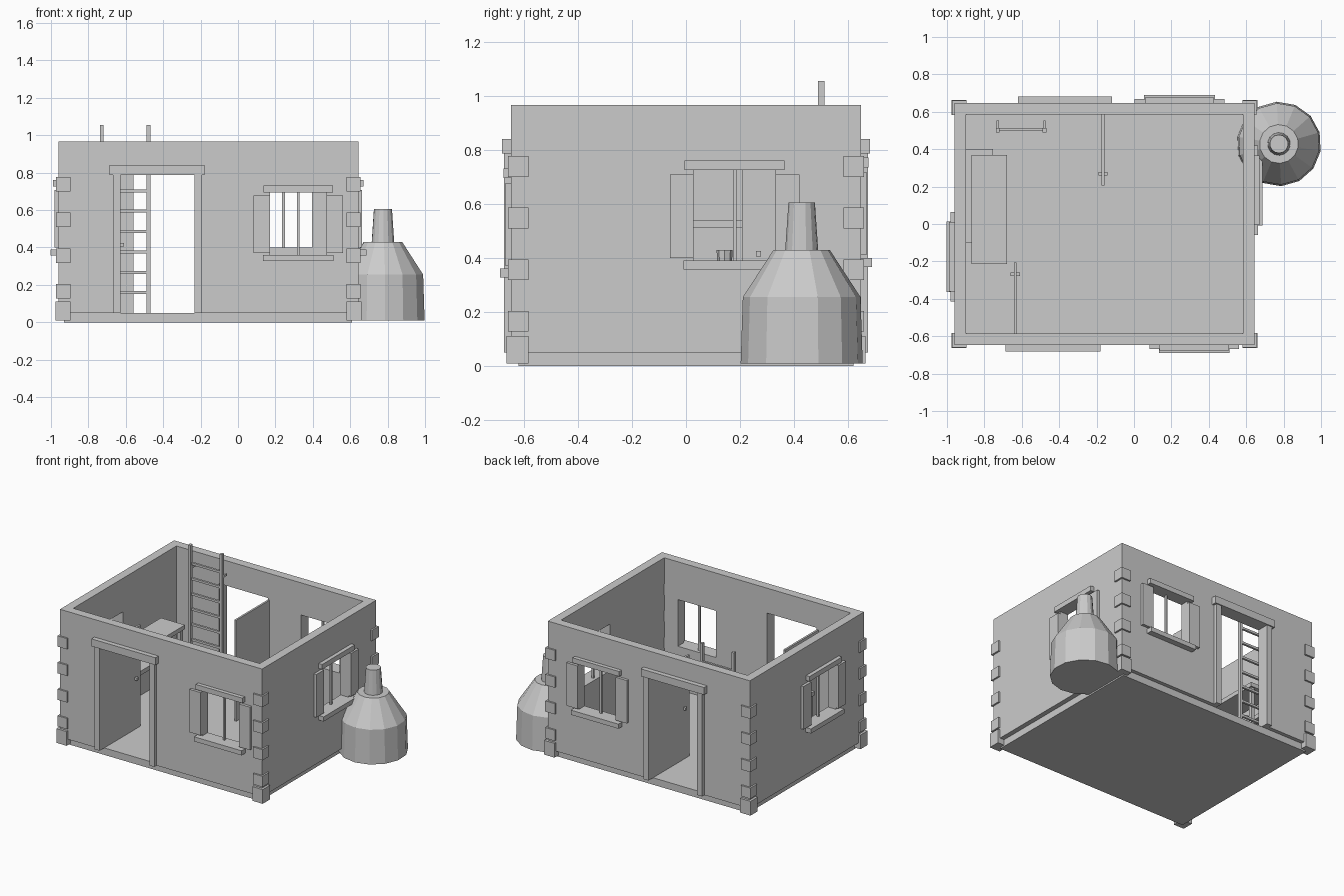
import bpy, math
from mathutils import Matrix, Vector

cube = bpy.data.objects.get("Cube")
if cube:
    bpy.data.objects.remove(cube, do_unlink=True)

grey = bpy.data.materials.new("plain grey")
grey.use_nodes = True
grey.diffuse_color = (0.6, 0.6, 0.6, 1)
grey.node_tree.nodes["Principled BSDF"].inputs["Base Color"].default_value = (0.6, 0.6, 0.6, 1)

# Wall planes and floor height
X0, X1, Y, FLOOR, TOP, THICK = -0.96, 0.644, 0.647, 0.05, 0.966, 0.062


def finish(name):
    ob = bpy.context.object
    ob.name = name
    ob.data.materials.append(grey)
    return ob


def box(name, x, y, z):
    """Box from (min, max) pairs."""
    spans = [sorted(p) for p in (x, y, z)]
    bpy.ops.mesh.primitive_cube_add(size=1)
    ob = finish(name)
    size = [b - a for a, b in spans]
    mid = Vector([(a + b) / 2 for a, b in spans])
    ob.data.transform(Matrix.Translation(mid) @ Matrix.Diagonal((*size, 1)))
    return ob


def cone(name, r1, r2, z, x, y, sides, turn=0):
    bpy.ops.mesh.primitive_cone_add(vertices=sides, radius1=r1, radius2=r2, depth=z[1] - z[0],
                                    location=(x, y, sum(z) / 2), rotation=(0, 0, turn))
    return finish(name)


def cut(target, cutter):
    cutter.hide_render = True
    mod = target.modifiers.new("cut", "BOOLEAN")
    mod.operation, mod.solver, mod.object = "DIFFERENCE", "EXACT", cutter
    bpy.context.view_layer.objects.active = target
    bpy.ops.object.modifier_apply(modifier=mod.name)
    bpy.data.objects.remove(cutter, do_unlink=True)


# Floor slab and open-topped walls
box("floor_slab", (-0.93, 0.61), (-0.62, 0.62), (0, FLOOR))
walls = box("walls", (X0, X1), (-Y, Y), (FLOOR, TOP))
cut(walls, box("room_cutter", (X0 + THICK, X1 - THICK), (-Y + THICK, Y - THICK), (0, 2)))

# Each side: axis running out of the wall, wall plane, outward direction
SIDES = {"front": ("y", -Y, -1), "back": ("y", Y, 1), "left": ("x", X1, 1), "right": ("x", X0, -1)}


def wall_box(side, name, along, depth, z):
    """Box placed by distance along a wall and depth outward from its face."""
    axis, plane, out = SIDES[side]
    across = (plane + out * depth[0], plane + out * depth[1])
    pair = (along, across) if axis == "y" else (across, along)
    return box(side + "_" + name, *pair, z)


def window(side, mid, z):
    def span(a, b):
        return (mid + a, mid + b)
    half, high = 0.152, 0.335
    cut(walls, wall_box(side, "window_cutter", span(-half, half), (-0.1, 0.05), (z, z + high)))
    wall_box(side, "window_sill", span(-0.189, 0.189), (-0.02, 0.042), (z - 0.033, z))
    wall_box(side, "window_lintel", span(-0.185, 0.185), (-0.02, 0.028), (z + high, z + high + 0.036))
    wall_box(side, "window_bar", span(-0.007, 0.007), (-0.04, -0.026), (z, z + high))
    for s, label in ((-1, "shutter_a"), (1, "shutter_b")):
        wall_box(side, label, span(s * half, s * 0.24), (0, 0.02), (z + 0.01, z + 0.318))


window("front", 0.322, 0.36)
window("back", 0.243, 0.40)
window("left", 0.18, 0.39)
window("right", -0.175, 0.39)


def doorway(side, x, out):
    high = 0.787
    a, b = x
    cut(walls, wall_box(side, "door_cutter", x, (-0.1, 0.05), (0, high)))
    wall_box(side, "door_post_a", (a - 0.04, a), (-0.02, 0.026), (FLOOR, high))
    wall_box(side, "door_post_b", (b, b + 0.04), (-0.02, 0.026), (FLOOR, high))
    wall_box(side, "door_lintel", (a - 0.06, b + 0.055), (-0.02, 0.034), (high, 0.84))
    # Leaf swung open into the room, with a knob
    hinge = a if out < 0 else b
    wall_box(side, "door_leaf", (hinge, hinge + out * 0.014), (-THICK, -0.44), (FLOOR, 0.775))
    for s in (hinge - out * 0.009, hinge + out * 0.023):
        wall_box(side, "door_knob", (s - 0.009, s + 0.009), (-0.37, -0.388), (0.405, 0.425))


doorway("front", (-0.627, -0.233), -1)
doorway("back", (-0.56, -0.173), 1)

# Corner stones: one large base block and four smaller blocks above
for cx, sx in ((X0, -1), (X1, 1)):
    for sy in (-1, 1):
        box("corner_base", (cx + sx * 0.017, cx - sx * 0.065),
            (sy * (Y + 0.017), sy * (Y - 0.065)), (0.01, 0.112))
        for i in range(4):
            z = 0.127 + i * 0.191
            box("corner_stone", (cx + sx * 0.012, cx - sx * 0.064),
                (sy * (Y + 0.012), sy * (Y - 0.064)), (z, z + 0.077))

# Ladder with wall hooks
for x in (-0.728, -0.479):
    box("ladder_rail", (x - 0.01, x + 0.01), (0.489, 0.512), (FLOOR, 1.055))
    box("ladder_hook", (x - 0.006, x + 0.006), (0.51, 0.553), (0.88, 0.895))
for i in range(8):
    z = 0.15 + i * 0.109
    box("ladder_rung", (-0.728, -0.479), (0.496, 0.511), (z, z + 0.016))

# Table, bench and a small cup
box("table_top", (-0.87, -0.68), (-0.214, 0.37), (0.51, 0.54))
for x in (-0.86, -0.715):
    for y in (-0.204, 0.335):
        box("table_leg", (x, x + 0.025), (y, y + 0.025), (FLOOR, 0.51))
box("bench", (-0.898, -0.754), (-0.10, 0.40), (0.31, 0.34))
for y in (-0.08, 0.35):
    box("bench_leg", (-0.89, -0.765), (y, y + 0.03), (FLOOR, 0.31))
cone("cup", 0.024, 0.03, (0.34, 0.43), -0.82, 0.143, 8)

# Outdoor oven with chimney
OX, OY, TURN = 0.775, 0.428, math.radians(3)
cone("oven_body", 0.226, 0.218, (0.01, 0.255), OX, OY, 14, TURN)
cone("oven_dome", 0.218, 0.104, (0.255, 0.43), OX, OY, 14, TURN)
cone("oven_chimney", 0.061, 0.049, (0.43, 0.605), OX, OY, 14, TURN)
